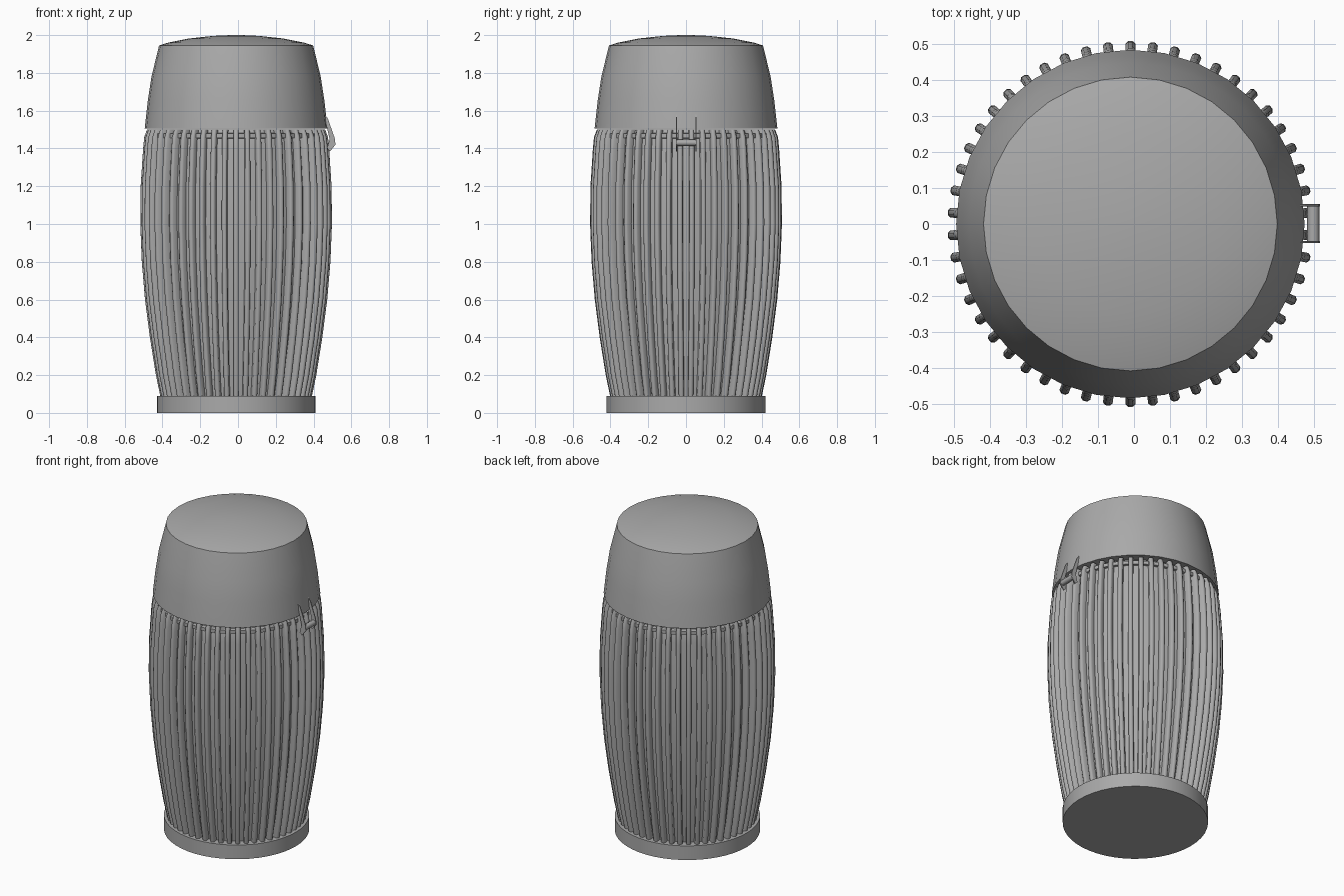
import bpy, bmesh, math

cube = bpy.data.objects.get("Cube")
if cube:
    bpy.data.objects.remove(cube)

AXIS_X = -0.01
SLATS = 50

grey = bpy.data.materials.new("warm_grey_metal")
grey.use_nodes = True
colour = (0.4, 0.4, 0.4, 1)
grey.diffuse_color = colour
grey.node_tree.nodes["Principled BSDF"].inputs["Base Color"].default_value = colour


def finish(name, bm, x=AXIS_X, smooth=None):
    bmesh.ops.recalc_face_normals(bm, faces=bm.faces)
    mesh = bpy.data.meshes.new(name)
    bm.to_mesh(mesh)
    bm.free()
    mesh.materials.append(grey)
    ob = bpy.data.objects.new(name, mesh)
    ob.location.x = x
    bpy.context.collection.objects.link(ob)
    if smooth:
        bpy.ops.object.select_all(action='DESELECT')
        ob.select_set(True)
        bpy.context.view_layer.objects.active = ob
        bpy.ops.object.shade_smooth_by_angle(angle=math.radians(smooth))
    return ob


def bridge(bm, loops):
    """Join closed loops of vertices into a capped skin."""
    for a, b in zip(loops, loops[1:]):
        n = len(a)
        for i in range(n):
            j = (i + 1) % n
            bm.faces.new((a[i], a[j], b[j], b[i]))
    bm.faces.new(loops[0])
    bm.faces.new(loops[-1])


def lathe(name, profile, sides, smooth=None):
    bm = bmesh.new()
    loops = []
    for r, z in profile:
        loops.append([bm.verts.new((r * math.cos(t), r * math.sin(t), z))
                      for t in (2 * math.pi * i / sides for i in range(sides))])
    bridge(bm, loops)
    return finish(name, bm, smooth=smooth)


# Bulging outline shared by the slats and the inner bin
bulge = [(.40, .08), (.425, .2), (.457, .4), (.483, .6), (.50, .8), (.508, 1.0),
         (.506, 1.2), (.493, 1.4), (.487, 1.46), (.472, 1.5)]

# Base drum, inner bin and lid
lathe("base_drum", [(.42, 0), (.42, .09)], 48, 20)
lathe("inner_bin", [(r - .036, z) for r, z in bulge], 50, 20)
lathe("lid", [(.44, 1.515), (.484, 1.505), (.468, 1.65), (.448, 1.78), (.408, 1.945),
              (.36, 1.96), (.25, 1.982), (.12, 1.996), (.03, 2.0)], 32, 14)

# Slats: a rounded section swept up the bulge, repeated around the bin
bm = bmesh.new()
section = [(-.045, -.0135), (-.007, -.0135), (0, -.006),
           (0, .006), (-.007, .0135), (-.045, .0135)]
for k in range(SLATS):
    a = 2 * math.pi * (k + .5) / SLATS
    c, s = math.cos(a), math.sin(a)
    bridge(bm, [[bm.verts.new(((r + u) * c - v * s, (r + u) * s + v * c, z))
                 for u, v in section] for r, z in bulge])
finish("slats", bm, smooth=50)

# Rail that ties the slat tops together
lathe("top_rail", [(.44, 1.452), (.466, 1.456), (.466, 1.478), (.44, 1.482)], 50)

# Latch: two side plates and a cross bar
bm = bmesh.new()
plate = [(.452, 1.59), (.475, 1.56), (.512, 1.455), (.516, 1.42),
         (.488, 1.385), (.472, 1.40), (.485, 1.45)]
for y in (-.05, .052):
    bridge(bm, [[bm.verts.new((x, y + d, z)) for x, z in plate] for d in (-.003, .003)])
finish("latch_plates", bm, 0)

bm = bmesh.new()
bridge(bm, [[bm.verts.new((.498 + .017 * math.cos(t), y, 1.43 + .017 * math.sin(t)))
             for t in (math.pi * i / 4 for i in range(8))] for y in (-.05, .052)])
finish("latch_bar", bm, 0, 50)
